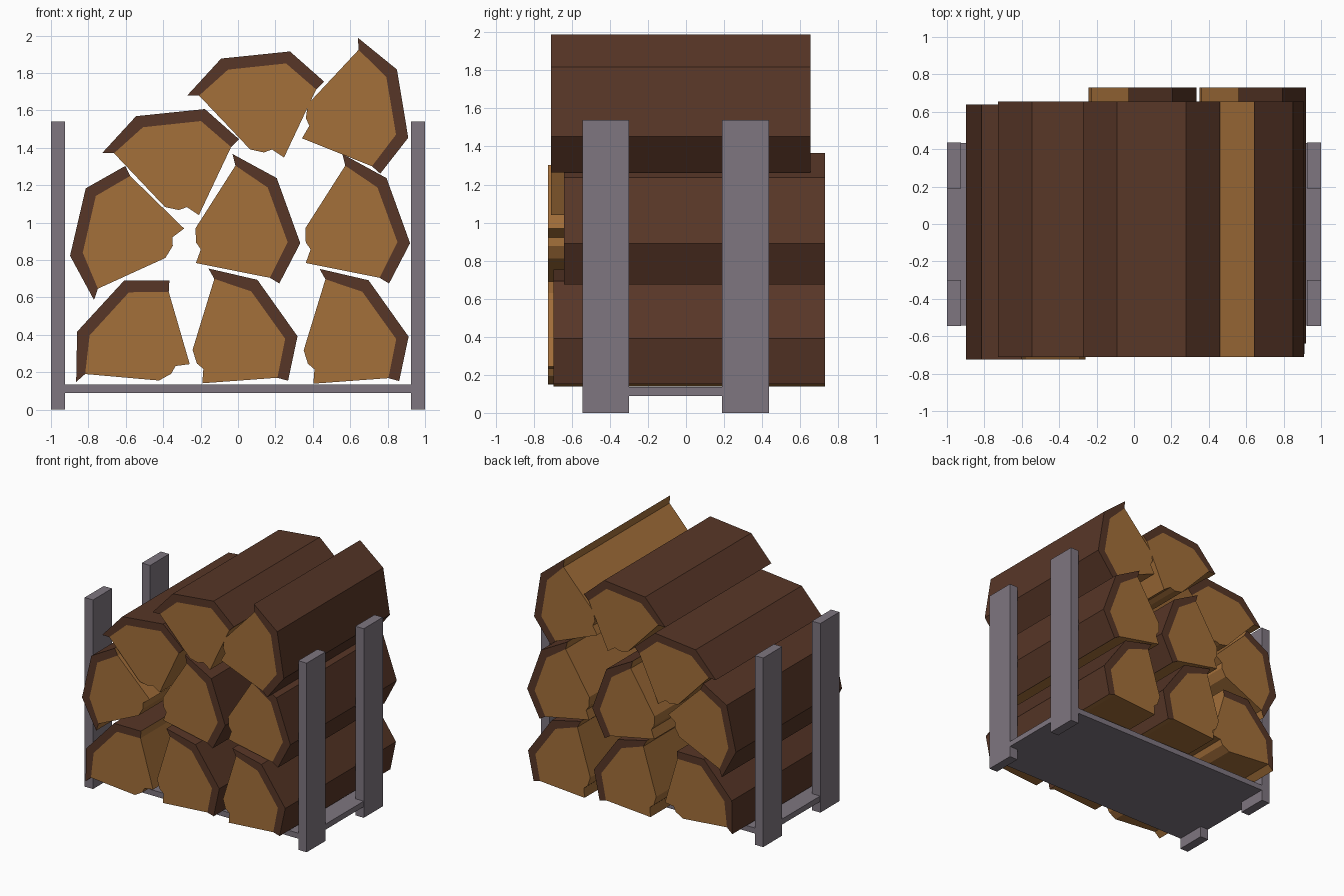
import bpy, bmesh, math

if "Cube" in bpy.data.objects:
    bpy.data.objects.remove(bpy.data.objects["Cube"])


def material(name, rgb):
    m = bpy.data.materials.new(name)
    m.diffuse_color = (*rgb, 1)
    m.use_nodes = True
    m.node_tree.nodes["Principled BSDF"].inputs["Base Color"].default_value = m.diffuse_color
    return m


WOOD = material("split wood", (0.37, 0.16, 0.042))
BARK = material("dark bark", (0.096, 0.037, 0.020))
METAL = material("grey rack", (0.21, 0.18, 0.215))


def finish(bm, name, mats):
    bmesh.ops.recalc_face_normals(bm, faces=bm.faces[:])
    mesh = bpy.data.meshes.new(name)
    bm.to_mesh(mesh)
    bm.free()
    for m in mats:
        mesh.materials.append(m)
    ob = bpy.data.objects.new(name, mesh)
    bpy.context.collection.objects.link(ob)


def box(name, x0, x1, y0, y1, z0, z1):
    bm = bmesh.new()
    bmesh.ops.create_cube(bm, size=1)
    for v in bm.verts:
        v.co = ((x0 + x1) / 2 + v.co.x * (x1 - x0),
                (y0 + y1) / 2 + v.co.y * (y1 - y0),
                (z0 + z1) / 2 + v.co.z * (z1 - z0))
    finish(bm, name, [METAL])


# Rack: four flat posts and a base plate
for side, sx in (("left", -1), ("right", 1)):
    for end, y0, y1 in (("front", -0.545, -0.30), ("back", 0.19, 0.435)):
        xs = sorted((sx * 0.925, sx * 1.0))
        box(f"{end}_{side}_post", xs[0], xs[1], y0, y1, 0, 1.54)
box("base_plate", -0.999, 0.999, -0.544, 0.434, 0.09, 0.135)

# Split log section, relative to the middle of the widest bark facet:
# outer bark line, then the wood edge under it, then the chipped heart
OUTER = [(-.366, -.217), (-.184, -.019), (.184, .019), (.366, -.142)]
INNER = [(-.302, -.217), (-.147, -.078), (.163, -.045), (.324, -.184)]
HEART = [(.152, -.548), (.088, -.505), (.045, -.521), (-.029, -.505)]


def log(name, cx, cz, deg, y0, y1):
    a = math.radians(deg)
    c, s = math.cos(a), math.sin(a)
    pts = [(cx + x * c + z * s, cz - x * s + z * c) for x, z in OUTER + INNER + HEART]
    bm = bmesh.new()
    front, back = [[bm.verts.new((x, y, z)) for x, z in pts] for y in (y0, y1)]
    for ring in (front, back):
        bm.faces.new(ring[4:]).material_index = 0
        for i in range(3):
            bm.faces.new((ring[i], ring[i + 1], ring[i + 5], ring[i + 4])).material_index = 1
    # Long sides: only the outer facets carry bark
    loop = [0, 1, 2, 3, 7, 8, 9, 10, 11, 4]
    for k, i in enumerate(loop):
        j = loop[(k + 1) % len(loop)]
        f = bm.faces.new((front[i], front[j], back[j], back[i]))
        f.material_index = 1 if k < 3 else 0
    finish(bm, name, [WOOD, BARK])


# Pile: position of the bark facet, clockwise turn, front and back ends
LOGS = [
    ("bottom_left_log", -.735, .553, -41.5, -.725, .64),
    ("bottom_middle_log", .211, .543, 60.5, -.695, .73),
    ("bottom_right_log", .805, .541, 60.5, -.695, .73),
    ("middle_left_log", -.856, 1.003, -71, -.725, .64),
    ("middle_centre_log", .270, 1.064, 76, -.64, .73),
    ("middle_right_log", .857, 1.064, 76, -.64, .73),
    ("upper_left_log", -.361, 1.588, 0, -.71, .655),
    ("top_log", .094, 1.896, 0, -.71, .655),
    ("top_right_log", .880, 1.636, 86.5, -.71, .655),
]
for entry in LOGS:
    log(*entry)
